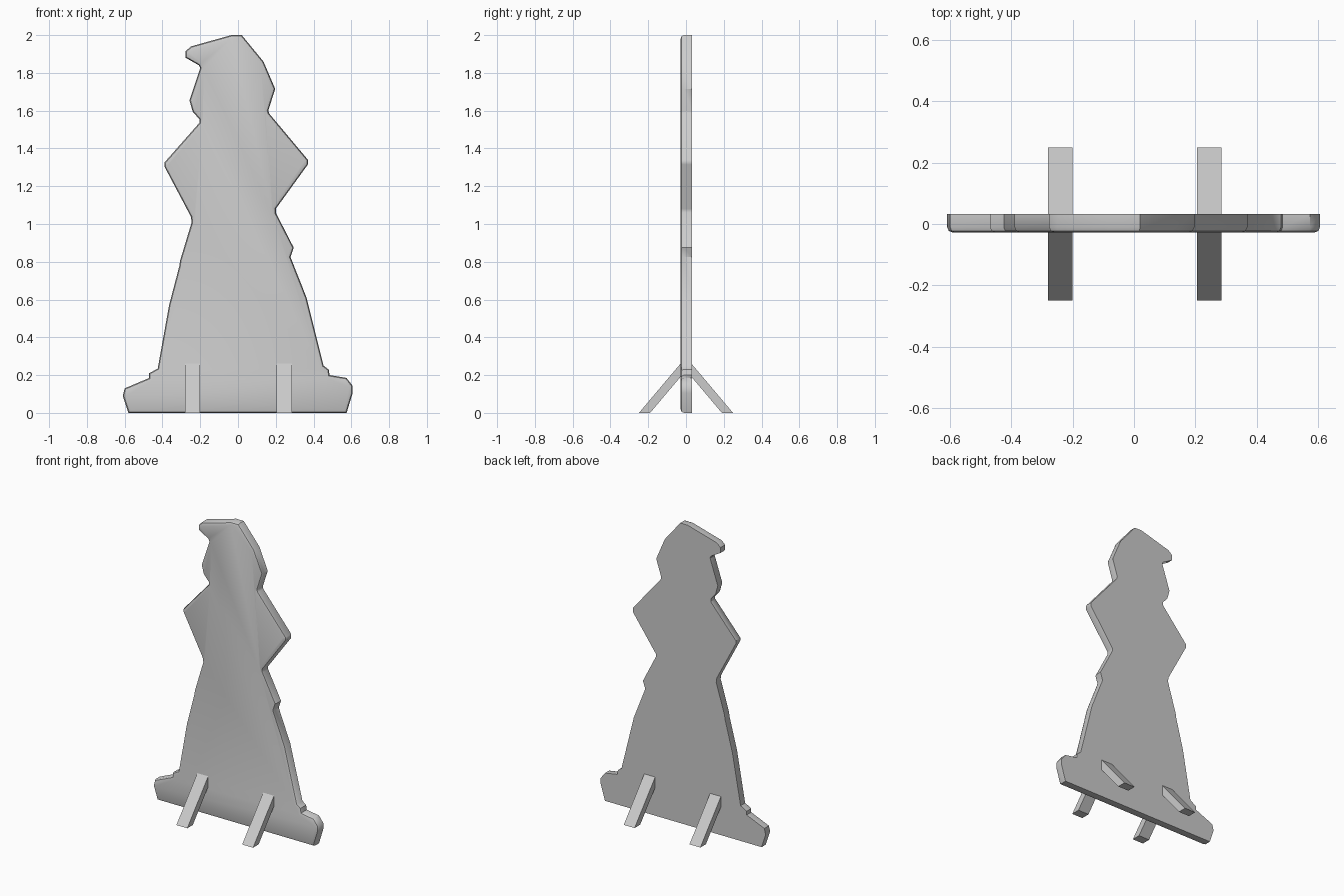
import bpy, bmesh, math

cube = bpy.data.objects.get("Cube")
if cube:
    bpy.data.objects.remove(cube, do_unlink=True)

grey = bpy.data.materials.new("light_grey")
grey.use_nodes = True
colour = (0.6, 0.6, 0.6, 1)
grey.diffuse_color = colour
grey.node_tree.nodes["Principled BSDF"].inputs["Base Color"].default_value = colour


def finish(name, bm):
    """Turn a bmesh into a grey object in the scene."""
    bmesh.ops.recalc_face_normals(bm, faces=bm.faces)
    mesh = bpy.data.meshes.new(name)
    bm.to_mesh(mesh)
    bm.free()
    mesh.materials.append(grey)
    obj = bpy.data.objects.new(name, mesh)
    bpy.context.collection.objects.link(obj)
    return obj


def extrude_profile(points, axis, start, end):
    """Fill a closed profile and extrude it along x (0) or y (1)."""
    bm = bmesh.new()
    verts = []
    for a, z in points:
        co = (start, a, z) if axis == 0 else (a, start, z)
        verts.append(bm.verts.new(co))
    face = bm.faces.new(verts)
    out = bmesh.ops.extrude_face_region(bm, geom=[face], use_keep_orig=True)
    for item in out["geom"]:
        if isinstance(item, bmesh.types.BMVert):
            item.co[axis] = end
    return bm


# Figure outline (x, z), right-hand side going up, then left-hand side going down
right_side = [
    (-.58, 0), (-.61, .09), (-.6, .13), (-.47, .185), (-.47, .21), (-.425, .235),
    (-.365, .57), (-.31, .78), (-.307, .805), (-.245, 1.01), (-.25, 1.04),
    (-.39, 1.305), (-.39, 1.325), (-.205, 1.535), (-.205, 1.555), (-.24, 1.595),
    (-.257, 1.655), (-.2, 1.825), (-.207, 1.84), (-.277, 1.88), (-.277, 1.915),
    (-.25, 1.94), (-.035, 2)]
left_side = [
    (.02, 2), (.135, 1.86), (.197, 1.715), (.16, 1.6), (.165, 1.585),
    (.37, 1.34), (.37, 1.315), (.2, 1.08), (.2, 1.06), (.295, .875),
    (.278, .825), (.363, .61), (.453, .25), (.48, .23), (.485, .2),
    (.575, .185), (.607, .143), (.607, .105), (.575, 0)]

# Flat figure board with a softened front rim
FRONT, BACK = -.028, .032
bm = extrude_profile(right_side + left_side, 1, FRONT, BACK)
rim = [e for e in bm.edges if all(abs(v.co.y - FRONT) < 1e-5 for v in e.verts)]
bmesh.ops.bevel(bm, geom=rim, offset=.018, segments=2, profile=.5,
                affect='EDGES', clamp_overlap=False)
board = finish("figure_board", bm)
bpy.context.view_layer.objects.active = board
board.select_set(True)
bpy.ops.object.shade_smooth_by_angle(angle=math.radians(40))
board.select_set(False)

# Four slanted props, two in front and two behind
for side, x in (("right", -.24), ("left", .245)):
    for end, s in (("front", -1), ("back", 1)):
        profile = [(s * .249, 0), (s * .19, 0), (0, .225), (0, .295)]
        finish(f"{end}_{side}_prop", extrude_profile(profile, 0, x - .04, x + .04))
